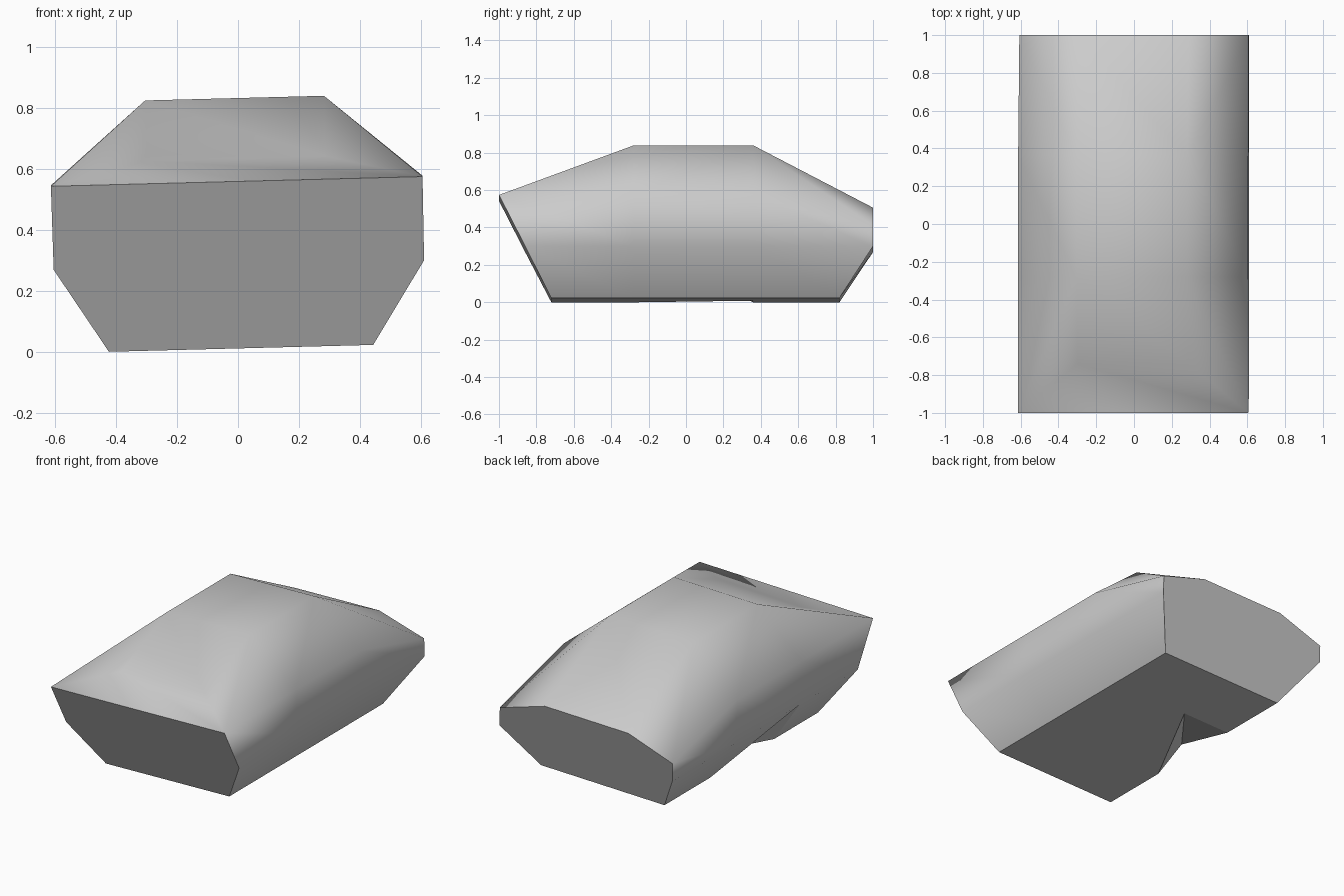
import bpy
import bmesh
from mathutils import Vector

if "Cube" in bpy.data.objects:
    bpy.data.objects.remove(bpy.data.objects["Cube"], do_unlink=True)

grey = bpy.data.materials.new("plain_grey")
grey.use_nodes = True
COLOR = (0.6, 0.6, 0.6, 1)
grey.diffuse_color = COLOR
grey.node_tree.nodes["Principled BSDF"].inputs["Base Color"].default_value = COLOR

ROLL = 0.026  # the hull leans slightly to one side

# Half-width control points, mirrored by the sign given in a face
P = {
    "nose": (0.609, -1.0, 0.547), "nose_mid": (0.607, -0.86, 0.273), "nose_low": (0.433, -0.72, 0),
    "hood": (0.293, -0.74, 0.622),
    "roof_a": (0.293, -0.28, 0.82), "roof_b": (0.293, 0.36, 0.82),
    "side_a": (0.609, -0.28, 0.55), "side_b": (0.609, 0.36, 0.55),
    "mid_a": (0.607, -0.28, 0.273), "mid_b": (0.607, 0.36, 0.273),
    "low_a": (0.433, -0.28, 0), "low_b": (0.433, 0.36, 0),
    "tail_top": (0.293, 1.0, 0.487), "tail_side": (0.607, 1.0, 0.385),
    "tail_mid": (0.607, 1.0, 0.273), "tail_low": (0.433, 0.82, 0),
    "dent": (0.1, 0.36, 0),
}


def place(name, side):
    x, y, z = P[name]
    x *= side
    return Vector((x - ROLL * z + 0.01, y, z + ROLL * x + 0.011))


def build(name, faces, smooth=False, sharp=()):
    """faces: lists of (point, side) pairs; sharp: pairs of point names"""
    bm = bmesh.new()
    verts = {}
    for face in faces:
        for key in face:
            if key not in verts:
                verts[key] = bm.verts.new(place(*key))
        bm.faces.new([verts[k] for k in face])
    bmesh.ops.recalc_face_normals(bm, faces=bm.faces)
    for f in bm.faces:
        f.smooth = smooth
    for a, b in sharp:
        for s in (1, -1):
            bm.edges.get((verts[a, s], verts[b, s])).smooth = False
    mesh = bpy.data.meshes.new(name)
    bm.to_mesh(mesh)
    bm.free()
    mesh.materials.append(grey)
    obj = bpy.data.objects.new(name, mesh)
    bpy.context.collection.objects.link(obj)


def across(a, b):
    return [(a, 1), (b, 1), (b, -1), (a, -1)]


def both(*names):
    return [[(n, s) for n in names[::s]] for s in (1, -1)]


def ring(*names):
    return [(n, 1) for n in names] + [(n, -1) for n in names[::-1]]


# Hull skin: roof strip, then both flanks
roof = ["nose", "hood", "roof_a", "roof_b", "tail_top"]
skin = [across(a, b) for a, b in zip(roof, roof[1:])]
for panel in (
    # shoulders
    ("nose", "roof_a", "hood"),
    ("nose", "side_a", "roof_a"),
    ("side_a", "side_b", "roof_b", "roof_a"),
    ("roof_b", "tail_side", "tail_top"),
    ("roof_b", "side_b", "tail_side"),
    # upright sides
    ("nose", "nose_mid", "mid_a", "side_a"),
    ("side_a", "mid_a", "mid_b", "side_b"),
    ("side_b", "mid_b", "tail_mid", "tail_side"),
    # lower sides
    ("nose_mid", "nose_low", "low_a", "mid_a"),
    ("mid_a", "low_b", "mid_b"),
    ("mid_b", "low_b", "tail_low", "tail_mid"),
):
    skin += both(*panel)
skin.append([("mid_a", 1), ("low_a", 1), ("low_b", 1)])  # the other side is dented here
build("hull", skin, True, [("roof_a", "roof_b")])

# Floor, notched where the dent cuts into one edge
build("floor", [
    [("nose_low", -1), ("nose_low", 1), ("low_a", 1), ("low_a", -1)],
    [("low_a", -1), ("low_a", 1), ("low_b", 1), ("dent", -1)],
    [("dent", -1), ("low_b", 1), ("tail_low", 1), ("tail_low", -1), ("low_b", -1)],
])

# Inner walls of the dent
build("dent_walls", [
    [("low_a", -1), ("dent", -1), ("mid_a", -1)],
    [("mid_a", -1), ("dent", -1), ("low_b", -1)],
])

# End panels
build("nose_panel", [ring("nose", "nose_mid", "nose_low")])
build("tail_panel", [ring("tail_top", "tail_side", "tail_mid", "tail_low")])
